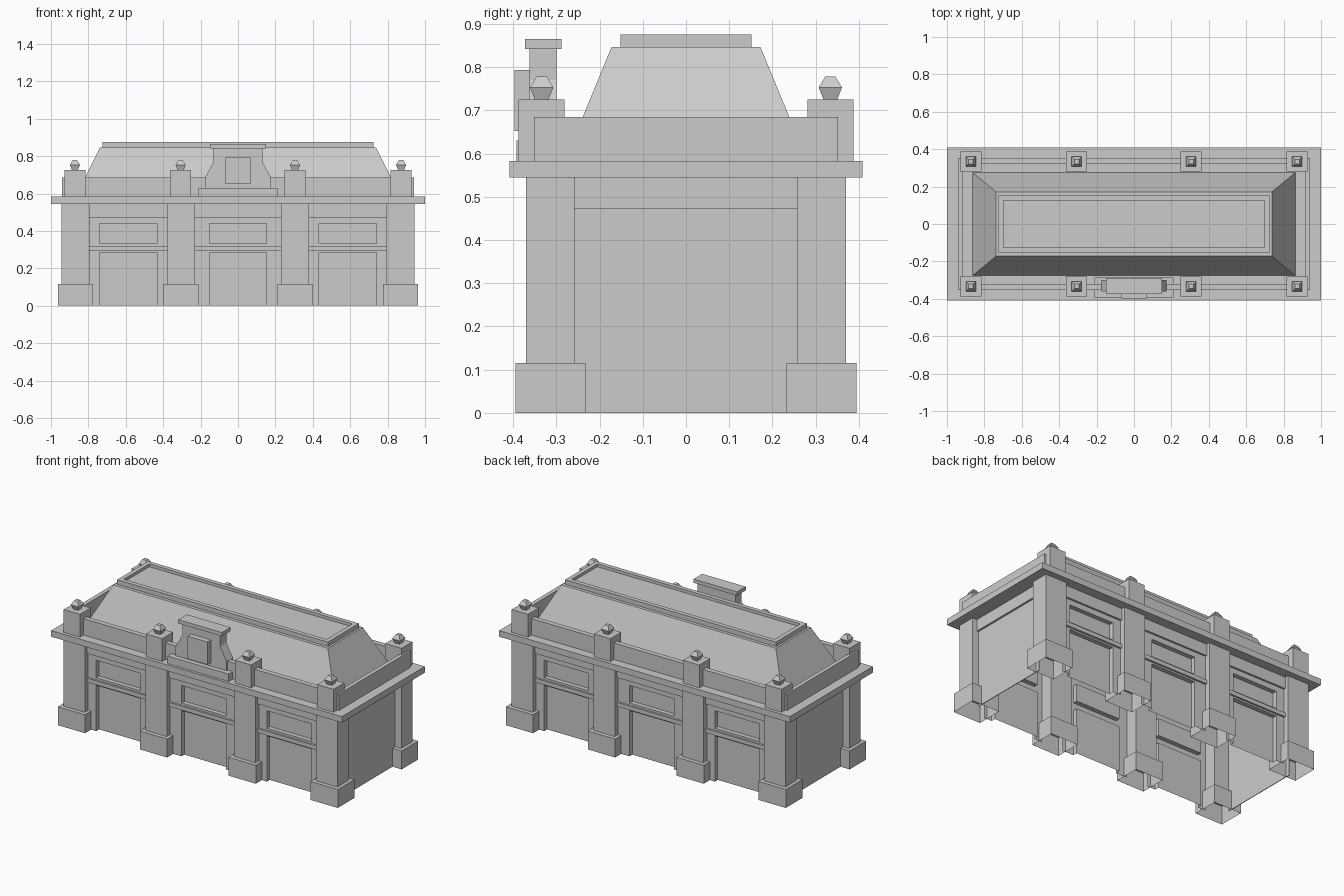
import bpy, bmesh

if "Cube" in bpy.data.objects:
    bpy.data.objects.remove(bpy.data.objects["Cube"], do_unlink=True)

stone = bpy.data.materials.new("stone_grey")
stone.use_nodes = True
GREY = (0.6, 0.6, 0.6, 1)
stone.diffuse_color = GREY
stone.node_tree.nodes["Principled BSDF"].inputs["Base Color"].default_value = GREY


def finish(name, bm):
    bmesh.ops.recalc_face_normals(bm, faces=bm.faces)
    mesh = bpy.data.meshes.new(name)
    bm.to_mesh(mesh)
    bm.free()
    mesh.materials.append(stone)
    obj = bpy.data.objects.new(name, mesh)
    bpy.context.collection.objects.link(obj)
    return obj


def add_box(bm, x, y, z, open_bottom=False):
    """Box from (min, max) ranges."""
    v = [bm.verts.new((a, b, c)) for c in z for a, b in
         ((x[0], y[0]), (x[1], y[0]), (x[1], y[1]), (x[0], y[1]))]
    bm.faces.new(v[4:])
    if not open_bottom:
        bm.faces.new(v[3::-1])
    for i in range(4):
        j = (i + 1) % 4
        bm.faces.new((v[i], v[j], v[j + 4], v[i + 4]))


def box(name, x, y, z, open_bottom=False):
    bm = bmesh.new()
    add_box(bm, x, y, z, open_bottom)
    return finish(name, bm)


def mid(c, h):
    return (c - h, c + h)


def rings(name, sections, cx=0, cy=0):
    """Loft of rectangular (half x, half y, z) sections with closed ends."""
    bm = bmesh.new()
    loops = [[bm.verts.new((cx + sx * hx, cy + sy * hy, z))
              for sx, sy in ((-1, -1), (1, -1), (1, 1), (-1, 1))]
             for hx, hy, z in sections]
    for a, b in zip(loops, loops[1:]):
        for i in range(4):
            j = (i + 1) % 4
            bm.faces.new((a[i], a[j], b[j], b[i]))
    bm.faces.new(loops[0][::-1])
    bm.faces.new(loops[-1])
    return finish(name, bm)


def bay_wall(name, cx, half, y, recess):
    """Thin wall with a door and a window panel pushed inwards."""
    bm = bmesh.new()
    xs = (cx - half, cx - .153, cx + .153, cx + half)
    zs = (0, .284, .332, .44, .48)
    grid = [[bm.verts.new((x, y, z)) for x in xs] for z in zs]
    panels = []
    for r in range(4):
        for c in range(3):
            f = bm.faces.new((grid[r][c], grid[r][c + 1], grid[r + 1][c + 1], grid[r + 1][c]))
            if c == 1 and r in (0, 2):
                panels.append(f)
    for f in panels:
        new = bmesh.ops.extrude_face_region(bm, geom=[f])["geom"]
        bmesh.ops.translate(bm, vec=(0, recess, 0),
                            verts=[g for g in new if isinstance(g, bmesh.types.BMVert)])
    bmesh.ops.delete(bm, geom=[f for f in panels if f.is_valid], context='FACES_ONLY')
    # The door has no threshold
    sill = [f for f in bm.faces if all(v.co.z < .001 for v in f.verts)]
    bmesh.ops.delete(bm, geom=sill, context='FACES_ONLY')
    return finish(name, bm)


for side, sy in (("front", -1), ("back", 1)):
    # Pillars with plinths, parapet posts and finials
    for i, (px, post_x) in enumerate(((-.869, -.872), (-.305, -.307), (.305, .305), (.869, .872))):
        tag = f"{side}_{i + 1}"
        box("pillar_" + tag, mid(px, .074), mid(sy * .314, .056), (.115, .55), True)
        box("pillar_plinth_" + tag, mid(px, .094), mid(sy * .314, .081), (0, .115), True)
        box("parapet_post_" + tag, mid(post_x, .056), mid(sy * .334, .053), (.583, .725))
        rings("finial_" + tag, [(.016, .016, .725), (.027, .027, .753), (.012, .012, .778)],
              post_x, sy * .334)

    # Bays with recessed door and window, ledge and frieze
    for i, (cx, half) in enumerate(((-.587, .208), (0, .231), (.587, .208))):
        tag = f"{side}_{i + 1}"
        bay_wall("bay_wall_" + tag, cx, half, sy * .336, -sy * .028)
        box("bay_ledge_" + tag, mid(cx, half), mid(sy * .342, .006), (.294, .319))
        box("bay_frieze_" + tag, mid(cx, half), mid(sy * .342, .006), (.473, .55))

# End walls with friezes
for side, sx in (("right", -1), ("left", 1)):
    box("end_wall_" + side, mid(sx * .898, .002), (-.26, .26), (0, .55))
    box("end_frieze_" + side, mid(sx * .905, .007), (-.26, .26), (.473, .55))

# Cornice slab, thin parapet and the deck behind it
box("cornice", (-1, 1), (-.408, .408), (.545, .583))
bm = bmesh.new()
for s in (-1, 1):
    add_box(bm, (-.94, .94), mid(s * .336, .016), (.583, .685))
    add_box(bm, mid(s * .927, .013), (-.32, .32), (.583, .685))
finish("parapet", bm)
box("roof_deck", (-.914, .914), (-.32, .32), (.583, .595))

# Hipped roof, and its cap with a sunken top
rings("roof", [(.863, .276, .595), (.738, .172, .847)])
rings("roof_cap", [(.725, .152, .847), (.725, .152, .875), (.698, .125, .875), (.698, .125, .857)])

# Front gable ornament
box("gable_base", (-.21, .21), (-.392, -.285), (.583, .63))
outline = [(.175, .63), (.175, .688), (.13, .77), (.13, .842)]
outline += [(-x, z) for x, z in reversed(outline)]
bm = bmesh.new()
face = bm.faces.new([bm.verts.new((x, -.362, z)) for x, z in outline])
back = bmesh.ops.extrude_face_region(bm, geom=[face])
bmesh.ops.translate(bm, vec=(0, .062, 0),
                    verts=[g for g in back["geom"] if isinstance(g, bmesh.types.BMVert)])
finish("gable_body", bm)
box("gable_cap", (-.15, .15), (-.373, -.288), (.842, .865))
box("gable_plaque", (-.068, .068), (-.397, -.355), (.652, .793))
